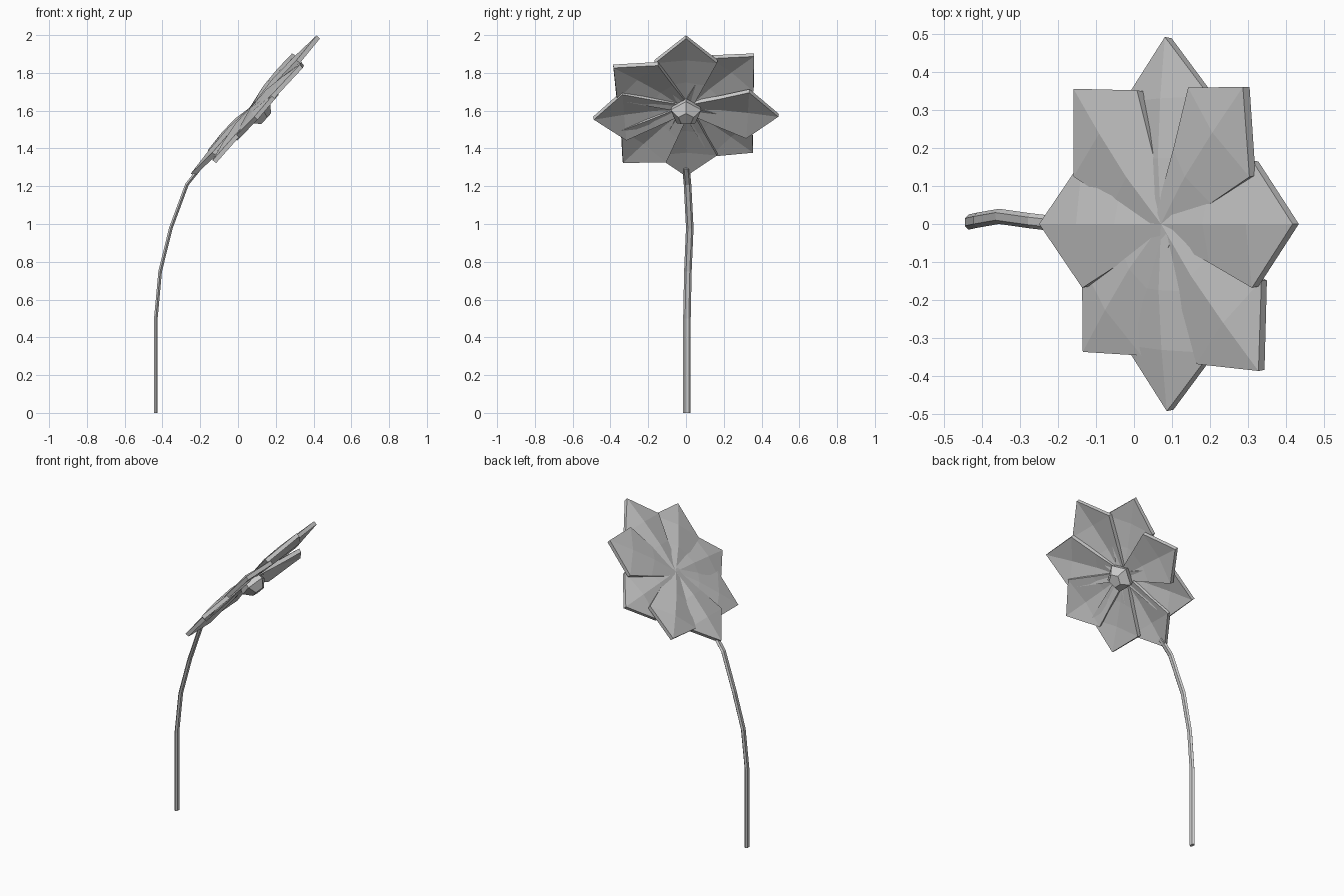
import bpy, bmesh, math
from mathutils import Vector

if "Cube" in bpy.data.objects:
    bpy.data.objects.remove(bpy.data.objects["Cube"])

CENTER = Vector((0.08, 0, 1.615))
UP = Vector((0.672, 0, 0.741))       # in-plane "up" of the tilted flower head
NORMAL = Vector((0.741, 0, -0.672))  # direction the flower faces


def make_object(name, bm):
    bmesh.ops.recalc_face_normals(bm, faces=bm.faces)
    mesh = bpy.data.meshes.new(name)
    bm.to_mesh(mesh)
    bm.free()
    obj = bpy.data.objects.new(name, mesh)
    bpy.context.collection.objects.link(obj)
    return obj


def loft(name, rings):
    """Skin a list of vertex rings and cap both ends."""
    bm = bmesh.new()
    rows = [[bm.verts.new(p) for p in ring] for ring in rings]
    n = len(rows[0])
    for a, b in zip(rows, rows[1:]):
        for i in range(n):
            j = (i + 1) % n
            bm.faces.new((a[i], a[j], b[j], b[i]))
    bm.faces.new(rows[0])
    bm.faces.new(rows[-1])
    return make_object(name, bm)


def petal(name, tip):
    """Pointed petal with a central crease, cupped towards the front."""
    axis = tip - CENTER
    length = axis.length
    axis.normalize()
    side = NORMAL.cross(axis).normalized()
    face = axis.cross(side)
    bm = bmesh.new()
    rows = []
    # distance along the petal, half width, lift of the sides, sag of the crease
    for t, w, lift, sag in ((0.0, 0.03, 0, 0), (0.35, 0.10, 0.008, -0.016),
                            (0.67, 0.166, 0.01, -0.012)):
        base = CENTER + axis * t * length
        rows.append([bm.verts.new(base + side * s * w + face * (lift if s else sag))
                     for s in (-1, 0, 1)])
    end = bm.verts.new(tip)
    for a, b in zip(rows, rows[1:]):
        for i in (0, 1):
            bm.faces.new((a[i], a[i + 1], b[i + 1], b[i]))
    for i in (0, 1):
        bm.faces.new((rows[-1][i], rows[-1][i + 1], end))
    obj = make_object(name, bm)
    mod = obj.modifiers.new("thickness", 'SOLIDIFY')
    mod.thickness = 0.024
    mod.offset = 0


# Petals, each aimed at its tip
tips = [(0.425, 0, 1.99), (0.295, 0.36, 1.895), (0.09, 0.49, 1.575),
        (-0.15, 0.355, 1.385), (-0.24, 0, 1.26), (-0.125, -0.335, 1.33),
        (0.095, -0.49, 1.56), (0.335, -0.385, 1.835)]
for i, t in enumerate(tips):
    petal(f"petal_{i + 1}", Vector(t))

# Faceted flower centre
side_axis = Vector((0, 1, 0))
rings = []
for h, r in ((-0.01, 0.07), (0.045, 0.085), (0.09, 0.042)):
    rings.append([CENTER + NORMAL * h + side_axis * r * math.sin(a) + UP * r * math.cos(a)
                  for a in (math.tau * k / 5 for k in range(5))])
loft("flower_center", rings)

# Curved stem with a flattened six-sided section
path = [Vector(p) for p in ((-0.435, 0.005, 0), (-0.435, 0.005, 0.5),
                            (-0.412, 0.01, 0.75), (-0.355, 0.02, 0.98),
                            (-0.27, 0.008, 1.21), (-0.2, 0, 1.298))]
rings = []
for i, p in enumerate(path):
    d = path[min(i + 1, len(path) - 1)] - path[max(i - 1, 0)]
    if i == 0:
        d = Vector((0, 0, 1))
    across = Vector((d.z, 0, -d.x)).normalized()
    rings.append([p + across * 0.011 * math.sin(a) + side_axis * 0.02 * math.cos(a)
                  for a in (math.tau * k / 6 for k in range(6))])
loft("stem", rings)
